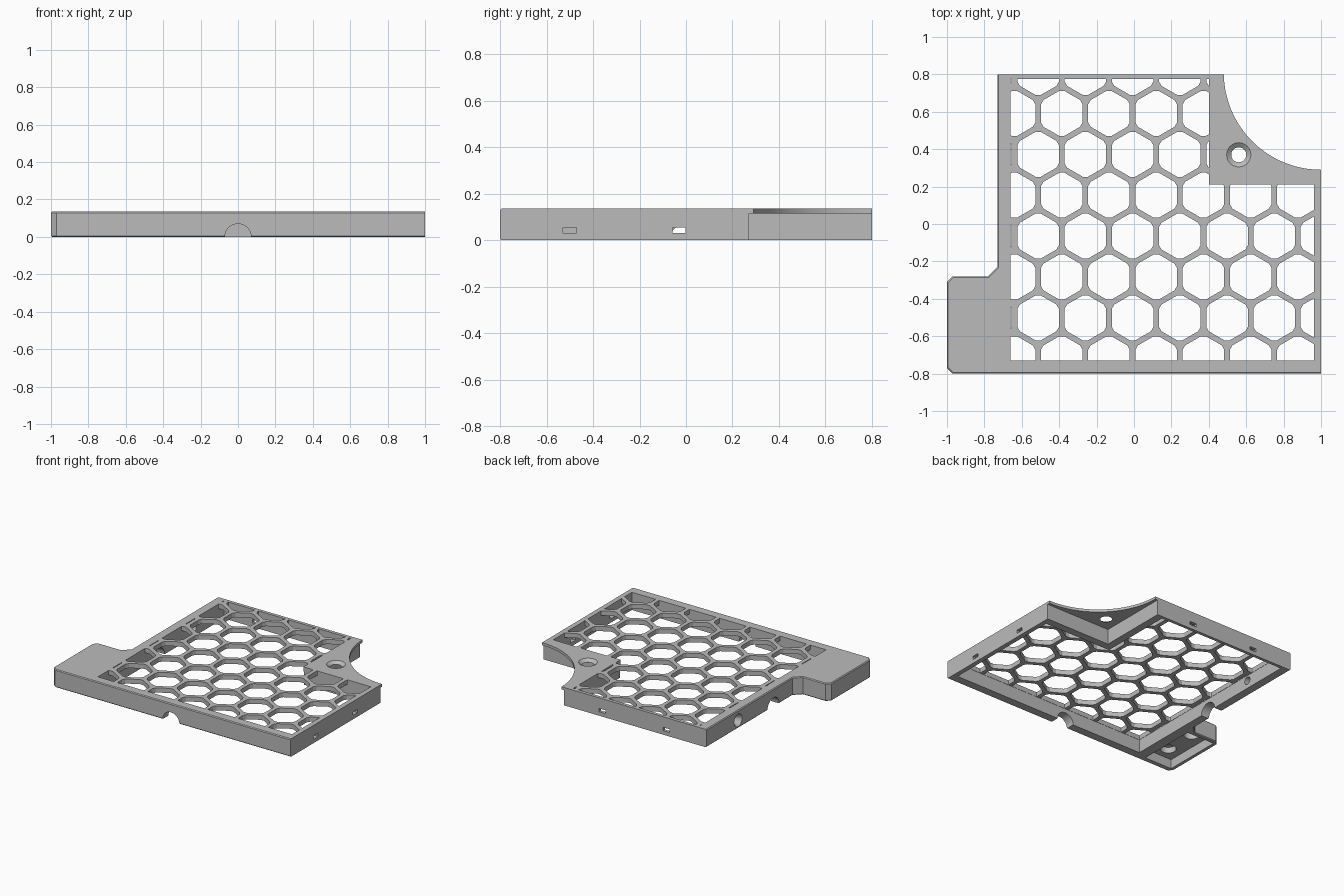
import bpy, bmesh
from math import sin, cos, pi, sqrt
from mathutils import Vector, Matrix

cube = bpy.data.objects.get("Cube")
if cube:
    bpy.data.objects.remove(cube, do_unlink=True)

H = 0.135          # overall height
GRID = 0.1         # underside of the grille
LIP = 0.115        # underside of the corner plate

grey = bpy.data.materials.new("plain_grey")
grey.use_nodes = True
grey.diffuse_color = (0.5, 0.5, 0.5, 1)
grey.node_tree.nodes["Principled BSDF"].inputs["Base Color"].default_value = (0.5, 0.5, 0.5, 1)


def finish(name, bm):
    bmesh.ops.recalc_face_normals(bm, faces=bm.faces)
    mesh = bpy.data.meshes.new(name)
    bm.to_mesh(mesh)
    bm.free()
    mesh.materials.append(grey)
    ob = bpy.data.objects.new(name, mesh)
    bpy.context.collection.objects.link(ob)
    return ob


def prisms(name, outlines, z0, z1, soften=None):
    """Extrude one or more flat outlines; optionally chamfer chosen cap edges."""
    bm = bmesh.new()
    for pts in outlines:
        face = bm.faces.new([bm.verts.new((x, y, z0)) for x, y in pts])
        new = bmesh.ops.extrude_face_region(bm, geom=[face])["geom"]
        moved = [v for v in new if isinstance(v, bmesh.types.BMVert)]
        bmesh.ops.translate(bm, vec=(0, 0, z1 - z0), verts=moved)
    bmesh.ops.recalc_face_normals(bm, faces=bm.faces)
    if soften:
        edges = [e for e in bm.edges
                 if abs(e.verts[0].co.z - e.verts[1].co.z) < 1e-5
                 and soften((e.verts[0].co + e.verts[1].co) / 2)]
        bmesh.ops.bevel(bm, geom=edges, offset=0.006, segments=1, affect='EDGES')
    return finish(name, bm)


def rod(name, start, end, r0, r1):
    """Cylinder or cone running from start to end."""
    a, b = Vector(start), Vector(end)
    turn = (b - a).to_track_quat('Z', 'Y').to_matrix().to_4x4()
    bm = bmesh.new()
    bmesh.ops.create_cone(bm, cap_ends=True, segments=40, radius1=r0, radius2=r1,
                          depth=(b - a).length,
                          matrix=Matrix.Translation((a + b) / 2) @ turn)
    return finish(name, bm)


def box(x0, x1, y0, y1):
    return [(x0, y0), (x1, y0), (x1, y1), (x0, y1)]


def combine(target, tool, operation='DIFFERENCE'):
    mod = target.modifiers.new("cut", 'BOOLEAN')
    mod.operation, mod.solver, mod.object = operation, 'EXACT', tool
    bpy.context.view_layer.objects.active = target
    bpy.ops.object.modifier_apply(modifier=mod.name)
    bpy.data.objects.remove(tool, do_unlink=True)


def inner_area(e):
    """Outline inside the walls, grown by e."""
    return [(-0.66 - e, -0.73 - e), (0.963 + e, -0.73 - e), (0.963 + e, 0.21 + e),
            (0.4 + e, 0.21 + e), (0.4 + e, 0.775 + e), (-0.66 - e, 0.775 + e)]


# Tray with side tab and notched corner
tray = prisms("tray", [[
    (-0.97, -0.8), (1, -0.8), (1, 0.27), (0.46, 0.27), (0.46, 0.8), (-0.73, 0.8),
    (-0.73, -0.23), (-0.78, -0.28), (-0.97, -0.28), (-1, -0.31), (-1, -0.77)]],
    0, H, lambda c: c.y < -0.75 or c.x < -0.72)
combine(tray, prisms("tray_hollow", [inner_area(0.002)], -0.1, GRID))

# Honeycomb openings, trimmed to the area inside the walls
PITCH, WIDTH = 0.2525, 0.222
R = WIDTH / sqrt(3)
corners = [Vector((R * sin(k * pi / 3), R * cos(k * pi / 3))) for k in range(6)]
cell = []
for k, c in enumerate(corners):
    cell += [c.lerp(corners[k - 1], 0.12), c.lerp(corners[(k + 1) % 6], 0.12)]
cells = []
for row in range(8):
    cy = 0.81 - row * PITCH * sqrt(3) / 2
    for col in range(8):
        cx = -0.765 + col * PITCH + (row % 2) * PITCH / 2
        cells.append([(cx + p.x, cy + p.y) for p in cell])
honeycomb = prisms("honeycomb_cutter", cells, 0.05, 0.2)
combine(honeycomb, prisms("grille_area", [inner_area(0)], 0.07, 0.18), 'INTERSECT')
combine(tray, honeycomb)

# Hollow under the tab with two round recesses
combine(tray, prisms("tab_hollow", [box(-0.97, -0.74, -0.76, -0.31)], -0.1, 0.07))
for y in (-0.66, -0.41):
    combine(tray, rod("tab_recess", (-0.86, y, 0.03), (-0.86, y, 0.115), 0.055, 0.055))

# Half-round cable notches in the front and tab-side walls
combine(tray, rod("front_notch", (0, -0.9, 0), (0, -0.68, 0), 0.07, 0.07))
combine(tray, rod("side_notch", (-0.8, 0, 0), (-0.6, 0, 0), 0.07, 0.07))

# Countersunk screw hole in the tab-side wall
combine(tray, rod("side_screw_hole", (-0.8, 0.42, 0.06), (-0.6, 0.42, 0.06), 0.028, 0.028))
combine(tray, rod("side_countersink", (-0.735, 0.42, 0.06), (-0.695, 0.42, 0.06), 0.05, 0.026))

# Small slots through the far-side and back walls
for y in (-0.5, -0.03):
    combine(tray, prisms("side_slot", [box(0.9, 1.1, y - 0.028, y + 0.028)], 0.03, 0.055))
for x in (-0.395, 0.14):
    combine(tray, prisms("back_slot", [box(x - 0.028, x + 0.028, 0.72, 0.9)], 0.03, 0.055))

# Thin corner plate with a concave edge and a countersunk hole
arc = [(1 - 0.52 * sin(t * pi / 80), 0.81 - 0.52 * cos(t * pi / 80)) for t in range(40)]
plate = prisms("corner_plate", [[(0.402, 0.8), (0.402, 0.212), (1, 0.212)] + arc + [(0.48, 0.8)]],
               LIP, H)
combine(plate, rod("plate_hole", (0.56, 0.37, 0.05), (0.56, 0.37, 0.2), 0.04, 0.04))
combine(plate, rod("plate_countersink", (0.56, 0.37, LIP), (0.56, 0.37, H + 0.001), 0.039, 0.066))
combine(tray, plate, 'UNION')

# Crisp shading on flats, smooth on the round cuts
bpy.ops.object.select_all(action='DESELECT')
tray.select_set(True)
bpy.context.view_layer.objects.active = tray
bpy.ops.object.shade_smooth_by_angle(angle=0.5)
